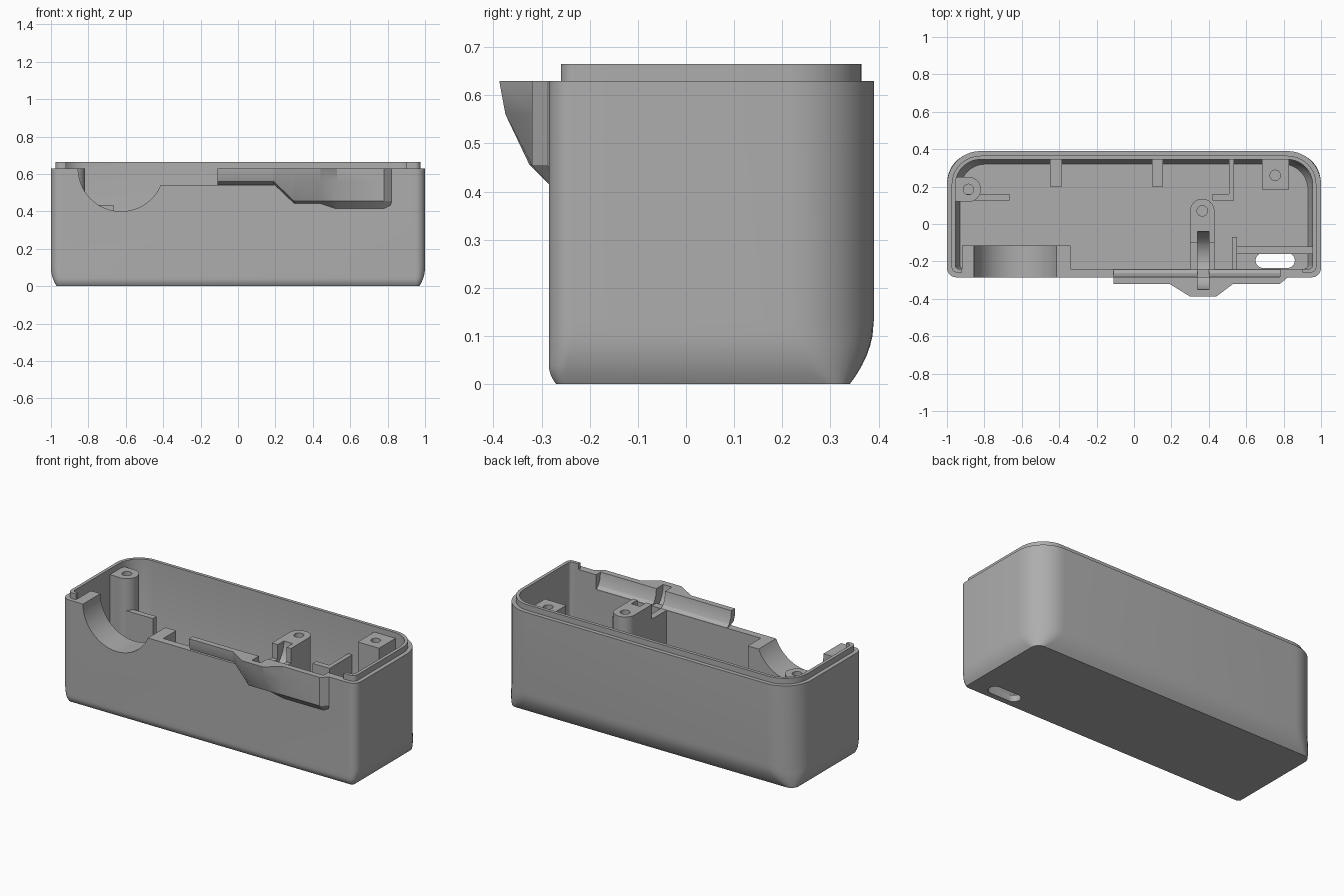
import bpy, bmesh, math
from mathutils import Vector

cube = bpy.data.objects.get("Cube")
if cube:
    bpy.data.objects.remove(cube, do_unlink=True)

GREY = (0.42, 0.42, 0.42, 1)
mat = bpy.data.materials.new("plain grey")
mat.use_nodes = True
mat.diffuse_color = GREY
mat.node_tree.nodes["Principled BSDF"].inputs["Base Color"].default_value = GREY

TOP, WALL, FRONT = 0.63, 0.54, -0.285


def loft(name, rings):
    """Closed solid through a list of rings with equal point counts."""
    bm = bmesh.new()
    loops = [[bm.verts.new(p) for p in r] for r in rings]
    n = len(loops[0])
    for a, b in zip(loops, loops[1:]):
        for i in range(n):
            j = (i + 1) % n
            bm.faces.new((a[i], a[j], b[j], b[i]))
    bm.faces.new(loops[0][::-1])
    bm.faces.new(loops[-1])
    bmesh.ops.recalc_face_normals(bm, faces=bm.faces)
    me = bpy.data.meshes.new(name)
    bm.to_mesh(me)
    bm.free()
    me.materials.append(mat)
    ob = bpy.data.objects.new(name, me)
    bpy.context.collection.objects.link(ob)
    return ob


def box(name, x0, x1, y0, y1, z0, z1):
    return loft(name, [[(x0, y0, z), (x1, y0, z), (x1, y1, z), (x0, y1, z)] for z in (z0, z1)])


def cylinder(name, axis, center, r, lo, hi, n=48):
    """Cylinder along an axis; center gives the other two coordinates in order."""
    rings = []
    for h in (lo, hi):
        ring = []
        for i in range(n):
            a = math.tau * i / n
            p = [center[0] + r * math.cos(a), center[1] + r * math.sin(a)]
            p.insert("xyz".index(axis), h)
            ring.append(p)
        rings.append(ring)
    return loft(name, rings)


def combine(ob, others, op="DIFFERENCE"):
    """Apply booleans and remove the helper solids."""
    for other in others:
        other.hide_render = True
        m = ob.modifiers.new("cut", "BOOLEAN")
        m.operation, m.object, m.solver = op, other, "EXACT"
    dg = bpy.context.evaluated_depsgraph_get()
    me = bpy.data.meshes.new_from_object(ob.evaluated_get(dg))
    ob.modifiers.clear()
    ob.data = me
    for other in others:
        bpy.data.objects.remove(other, do_unlink=True)
    return ob


def outline(z, xh, yf, yb, rf, rb, seg=10):
    """Rounded rectangle with separate front and back corner radii."""
    pts = []
    for k, (sx, y, r) in enumerate(((1, yb, rb), (-1, yb, rb), (-1, yf, rf), (1, yf, rf))):
        cx, cy = sx * (xh - r), y - r if k < 2 else y + r
        for i in range(seg + 1):
            a = math.pi / 2 * (k + i / seg)
            pts.append((cx + r * math.cos(a), cy + r * math.sin(a), z))
    return pts


def ease(z, height, depth):
    return depth * max(0, 1 - z / height) ** 2


# Shell: rounded foot, straight walls, stepped rim, hollow inside
rings = [outline(z, 1 - ease(z, 0.1, 0.03), FRONT + ease(z, 0.04, 0.015),
                 0.39 - ease(z, 0.13, 0.05), 0.05 - ease(z, 0.1, 0.03),
                 0.18 - ease(z, 0.13, 0.13))
         for z in (0, 0.01, 0.02, 0.03, 0.04, 0.06, 0.08, 0.1, 0.13, TOP)]
rim = [outline(z, 0.975, -0.26, 0.365, 0.03, 0.155) for z in (TOP, 0.665)]
shell = loft("shell", rings + rim)
cavity = loft("cavity", [outline(z, 0.955 - d, -0.24, 0.345 - d, 0.02, 0.135)
                         for z, d in ((0.04, 0.025), (0.07, 0.012), (0.12, 0), (0.8, 0))])
rim_gap = box("rim_gap", -0.92, 0.9, -0.4, -0.2, TOP, 0.8)
wall_gap = box("wall_gap", -0.625, 0.78, -0.4, -0.2, WALL, 0.8)


def saddle_cut():
    return cylinder("saddle_cut", "y", (-0.625, TOP), 0.23, -0.4, 0, 64)


# Rounded slot through the floor
port = [box("port_mid", 0.69, 0.82, -0.235, -0.155, -0.1, 0.1)]
port += [cylinder("port_end", "z", (x, -0.195), 0.04, -0.1, 0.1, 24) for x in (0.69, 0.82)]
combine(shell, [cavity, rim_gap, wall_gap, saddle_cut()] + port)

# Cradle block behind the round front opening
cradle = box("cradle", -0.92, -0.34, -0.28, -0.115, 0.03, TOP)
combine(cradle, [saddle_cut(), box("cradle_gap", -0.625, 0, -0.4, 0, WALL, 0.8)])


def lever_cut():
    return cylinder("lever_cut", "x", (-0.195, TOP), 0.155, 0.34, 0.4)


# Front guard: section lofted along x (x, outer y, mid y, mid z, low y, low z, bottom z)
sections = []
for x, yo, ym, zm, yl, zl, zb in (
        (-0.11, -0.32, -0.318, 0.59, -0.308, 0.56, 0.545),
        (0.19, -0.32, -0.318, 0.59, -0.308, 0.56, 0.545),
        (0.3, -0.388, -0.375, 0.56, -0.325, 0.455, 0.44),
        (0.44, -0.388, -0.375, 0.56, -0.325, 0.455, 0.44),
        (0.53, -0.32, -0.32, 0.56, -0.32, 0.455, 0.41),
        (0.78, -0.32, -0.32, 0.56, -0.32, 0.455, 0.41),
        (0.82, -0.287, -0.287, 0.56, -0.287, 0.455, 0.43)):
    section = [(yo, TOP), (ym, zm), (yl, zl), (-0.28, zb), (-0.242, 0.535), (-0.242, WALL),
               (-0.262, 0.555), (-0.277, 0.585), (-0.284, TOP)]
    sections.append([(x, y, z) for y, z in section])
guard = combine(loft("front_guard", sections), [lever_cut()])

# Lever post with curved slot and screw hole
post = box("lever_post", 0.3, 0.43, -0.1, 0.07, 0.03, TOP)
combine(post, [cylinder("post_round", "z", (0.365, 0.07), 0.065, 0.03, TOP, 32)], "UNION")
combine(post, [lever_cut(), cylinder("hole", "z", (0.365, 0.07), 0.028, 0.3, 0.8, 24)])
post_foot = combine(box("lever_post_foot", 0.3, 0.43, -0.25, -0.1, 0.03, WALL), [lever_cut()])

# Left and right screw posts
left_post = box("square_screw_post", 0.685, 0.83, 0.185, 0.36, 0.03, TOP)
combine(left_post, [cylinder("hole", "z", (0.755, 0.26), 0.028, 0.3, 0.8, 24)])
right_post = cylinder("round_screw_post", "z", (-0.885, 0.185), 0.067, 0.03, TOP, 32)
combine(right_post, [box("post_web", -0.96, -0.885, 0.12, 0.252, 0.03, TOP)], "UNION")
combine(right_post, [cylinder("hole", "z", (-0.885, 0.185), 0.028, 0.3, 0.8, 24)])

# Inner ribs and partitions
for name, x0, x1, y0, y1, top in (
        ("right_rib", -0.96, -0.665, 0.125, 0.16, 0.435),
        ("back_rib", -0.45, -0.385, 0.2, 0.36, 0.22),
        ("back_rib", 0.095, 0.155, 0.2, 0.36, 0.22),
        ("partition_long", 0.508, 0.535, 0.125, 0.36, 0.45),
        ("partition_short", 0.42, 0.51, 0.125, 0.16, 0.45),
        ("port_side_wall", 0.525, 0.55, -0.25, -0.07, 0.5),
        ("port_back_wall", 0.55, 0.96, -0.16, -0.12, 0.3)):
    box(name, x0, x1, y0, y1, 0.03, top)

# Smooth curved faces, keep hard edges
bpy.ops.object.select_all(action="DESELECT")
for ob in (shell, cradle, guard, post, post_foot, right_post, left_post):
    ob.select_set(True)
bpy.context.view_layer.objects.active = shell
bpy.ops.object.shade_smooth_by_angle(angle=math.radians(25))
